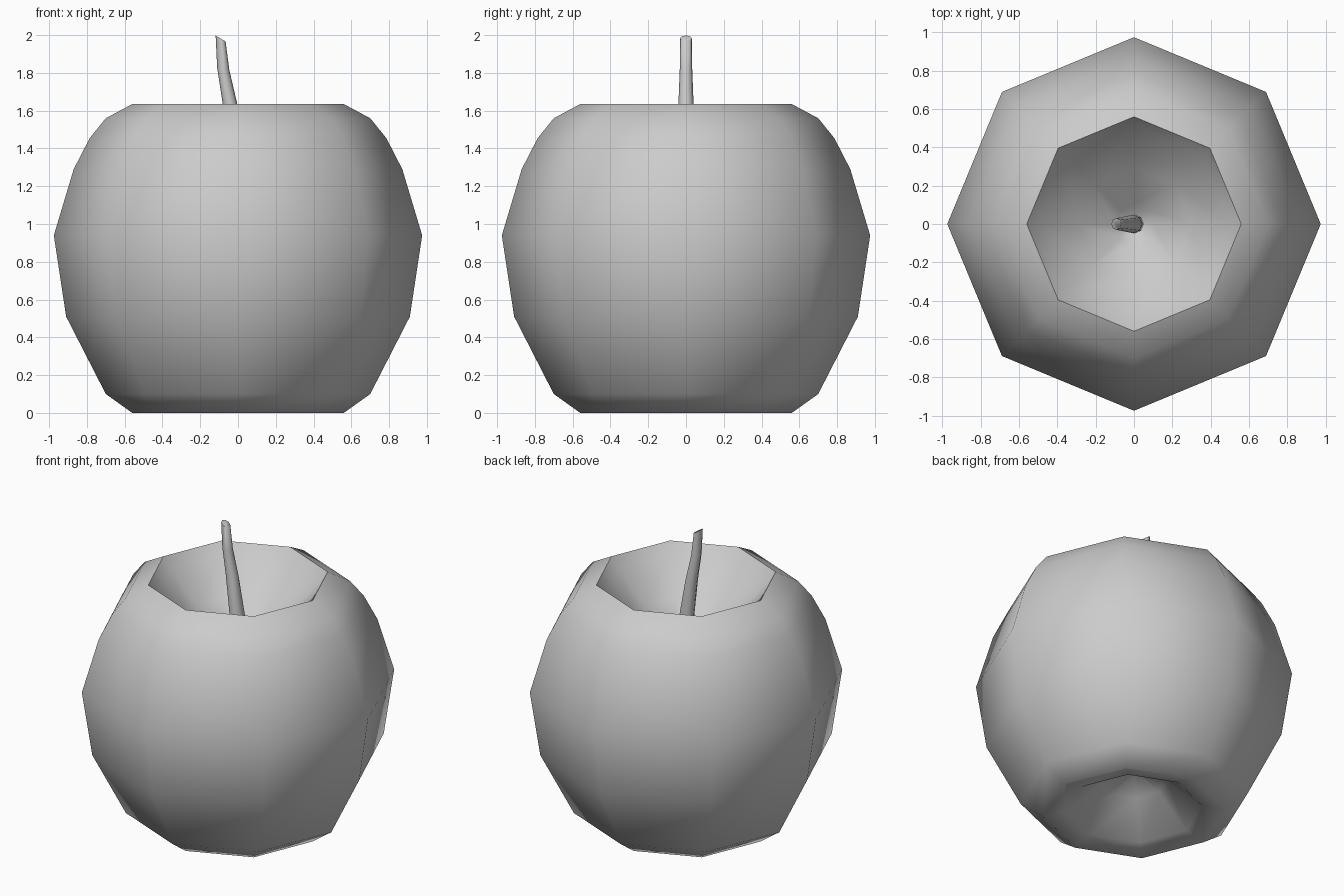
import bpy, math
from mathutils import Vector

if "Cube" in bpy.data.objects:
    bpy.data.objects.remove(bpy.data.objects["Cube"])

SIDES = 8


def build(name, rings, cap_start=True, cap_end=True):
    """Bridge a list of equal-length vertex rings into a smooth mesh."""
    n = len(rings[0])
    verts = [v for ring in rings for v in ring]
    faces = []
    for i in range(len(rings) - 1):
        for j in range(n):
            k = (j + 1) % n
            faces.append((i * n + j, i * n + k, (i + 1) * n + k, (i + 1) * n + j))
    for cap, start, end_ring in ((cap_start, 0, True), (cap_end, (len(rings) - 1) * n, False)):
        if cap:
            loop = list(range(start, start + n))
            faces.append(loop[::-1] if end_ring else loop)
    mesh = bpy.data.meshes.new(name)
    mesh.from_pydata(verts, [], faces)
    mesh.update()
    obj = bpy.data.objects.new(name, mesh)
    bpy.context.collection.objects.link(obj)
    bpy.ops.object.select_all(action='DESELECT')
    obj.select_set(True)
    bpy.context.view_layer.objects.active = obj
    bpy.ops.object.shade_smooth_by_angle(angle=math.radians(65))
    return obj


def ring(centre, radius, tilt=0.0):
    """Octagon with corners on the axes; tilt leans it about y."""
    pts = []
    for j in range(SIDES):
        a = math.tau * j / SIDES
        x, y = radius * math.cos(a), radius * math.sin(a)
        pts.append(Vector(centre) + Vector((x * math.cos(tilt), y, -x * math.sin(tilt))))
    return pts


# Fruit: profile from the bottom hollow, round the outside, into the top hollow
profile = [
    (0.03, 0.29), (0.20, 0.22), (0.42, 0.03), (0.56, 0.0), (0.70, 0.10),
    (0.91, 0.51), (0.975, 0.94), (0.87, 1.29), (0.785, 1.455), (0.70, 1.56),
    (0.56, 1.635), (0.51, 1.57), (0.30, 1.37), (0.10, 1.24), (0.03, 1.17),
]
build("apple_body", [ring((0, 0, z), r) for r, z in profile])

# Stem: tapered octagon leaning to the left, with a slanted tip
path = [
    (0.0, 1.17, 0.05, 0.0), (-0.005, 1.38, 0.048, 0.1), (-0.043, 1.64, 0.04, 0.15),
    (-0.078, 1.82, 0.033, 0.2), (-0.092, 1.982, 0.031, 0.55),
]
build("apple_stem", [ring((x, 0, z), r, t) for x, z, r, t in path])
